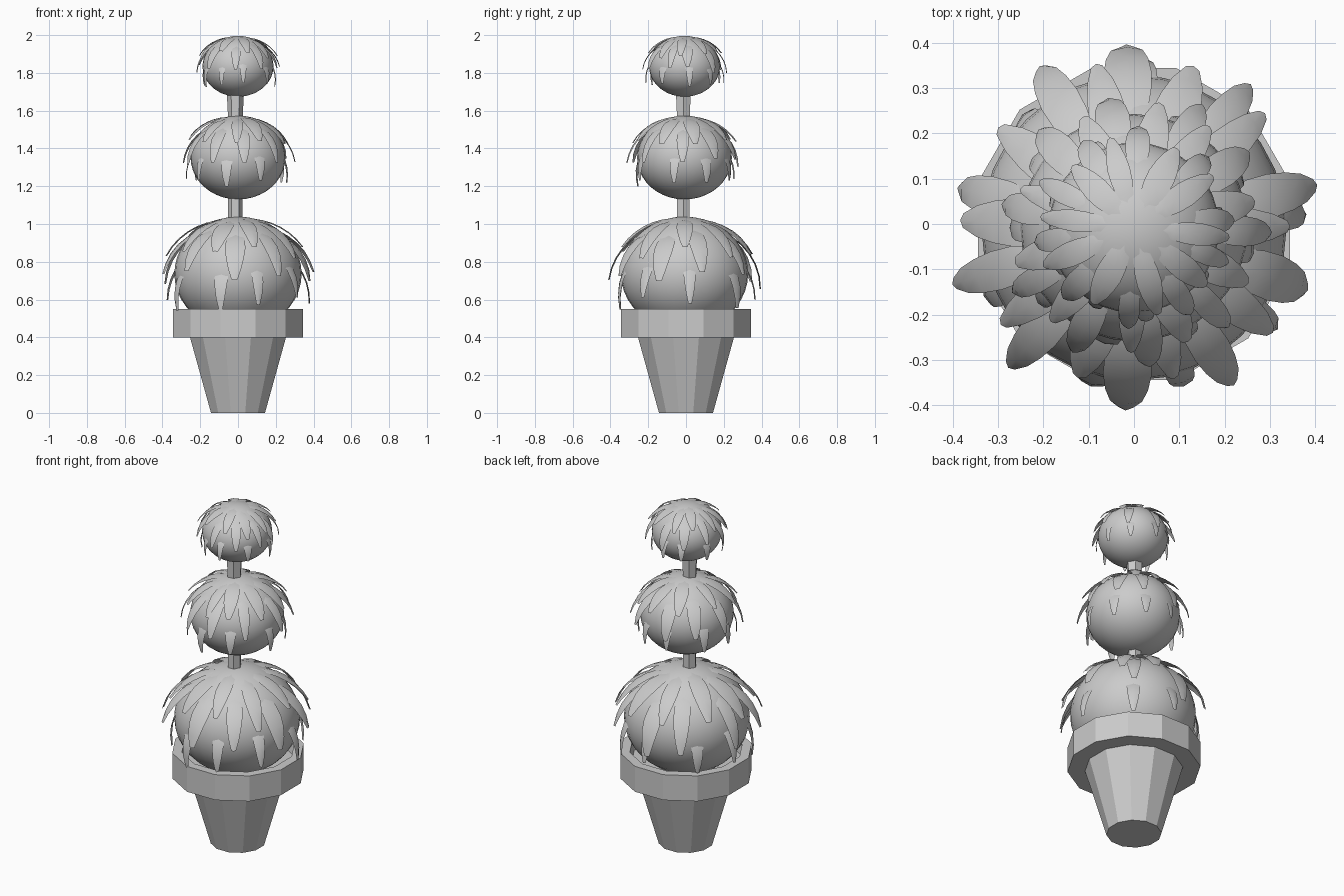
import bpy, bmesh, math, random

if "Cube" in bpy.data.objects:
    bpy.data.objects.remove(bpy.data.objects["Cube"])

random.seed(4)


def make_object(name, bm, smooth=None):
    mesh = bpy.data.meshes.new(name)
    bm.to_mesh(mesh)
    bm.free()
    ob = bpy.data.objects.new(name, mesh)
    bpy.context.collection.objects.link(ob)
    if smooth:
        bpy.ops.object.select_all(action='DESELECT')
        ob.select_set(True)
        bpy.context.view_layer.objects.active = ob
        bpy.ops.object.shade_smooth_by_angle(angle=math.radians(smooth))
    return ob


def lathe(name, profile, sides, centre=(0, 0), turn=0.0, smooth=None):
    """Spin an (r, z) profile around z, closing both ends with a cap."""
    bm = bmesh.new()
    rings = []
    for r, z in profile:
        ring = []
        for i in range(sides):
            a = turn + 2 * math.pi * i / sides
            ring.append(bm.verts.new((centre[0] + r * math.cos(a),
                                      centre[1] + r * math.sin(a), z)))
        rings.append(ring)
    for lo, hi in zip(rings, rings[1:]):
        for i in range(sides):
            j = (i + 1) % sides
            bm.faces.new((lo[i], lo[j], hi[j], hi[i]))
    bm.faces.new(rings[0][::-1])
    bm.faces.new(rings[-1])
    bmesh.ops.recalc_face_normals(bm, faces=bm.faces)
    return make_object(name, bm, smooth)


def add_leaf(bm, centre, rx, rz, az, start, end, f0, f1, width):
    """Arched leaf following the ball from polar angle start to end."""
    shape = [0.45, 0.75, 0.95, 1.0, 0.88, 0.66, 0.3]
    rows = []
    for k, s in enumerate(shape):
        t = k / (len(shape) - 1)
        th = math.radians(start + (end - start) * t)
        f = f0 + (f1 - f0) * t
        row = []
        for side in (-1, 0, 1):
            r = rx * f * math.sin(th)
            lift = 0.02 * rx * (1 - abs(side))
            r += lift * math.sin(th)
            w = side * s * width / 2
            row.append(bm.verts.new((
                centre[0] + r * math.cos(az) - w * math.sin(az),
                centre[1] + r * math.sin(az) + w * math.cos(az),
                centre[2] + rz * f * math.cos(th) + lift * math.cos(th))))
        rows.append(row)
    for a, b in zip(rows, rows[1:]):
        for i in range(2):
            bm.faces.new((a[i], b[i], b[i + 1], a[i + 1]))


# Twelve-sided pot with an overhanging rim and recessed soil
lathe("pot", [(0.148, 0), (0.263, 0.4), (0.357, 0.4), (0.357, 0.55),
              (0.305, 0.55), (0.295, 0.49)], 12,
      turn=math.radians(15), smooth=25)

# Trunk, flaring slightly between the upper balls
lathe("trunk", [(0.040, 0.49), (0.038, 1.2), (0.038, 1.55), (0.048, 1.75)],
      6, centre=(-0.014, -0.014), smooth=25)

# Foliage balls, each with three rings of drooping leaves
balls = [("lower", 0.337, 0.302, 0.737, -90),
         ("middle", 0.251, 0.222, 1.352, -78),
         ("upper", 0.188, 0.161, 1.835, -98)]
# count, start angle, end angle, start offset, tip offset, width
rings = [(10, 16, 70, 0.97, 1.14, 0.30),
         (10, 36, 95, 0.93, 1.20, 0.29),
         (9, 65, 117, 0.79, 1.20, 0.23)]

for name, rx, rz, z, turn in balls:
    centre = (0, -0.008, z)
    bm = bmesh.new()
    bmesh.ops.create_uvsphere(bm, u_segments=32, v_segments=20, radius=1)
    for v in bm.verts:
        v.co = (v.co.x * rx, v.co.y * rx + centre[1], v.co.z * rz + z)
    make_object(name + "_foliage_ball", bm, 60)

    bm = bmesh.new()
    for n, (count, s, e, f0, f1, w) in enumerate(rings):
        for i in range(count):
            az = math.radians(turn + 360 * (i + 0.5 * (n % 2 == 0)) / count
                              + random.uniform(-6, 6))
            shift = random.uniform(-5, 5)
            add_leaf(bm, centre, rx, rz, az, s + shift,
                     e + shift + random.uniform(-4, 4), f0,
                     f1 + random.uniform(-0.04, 0.03),
                     w * rx * random.uniform(0.8, 1.1))
    make_object(name + "_leaves", bm, 60)
